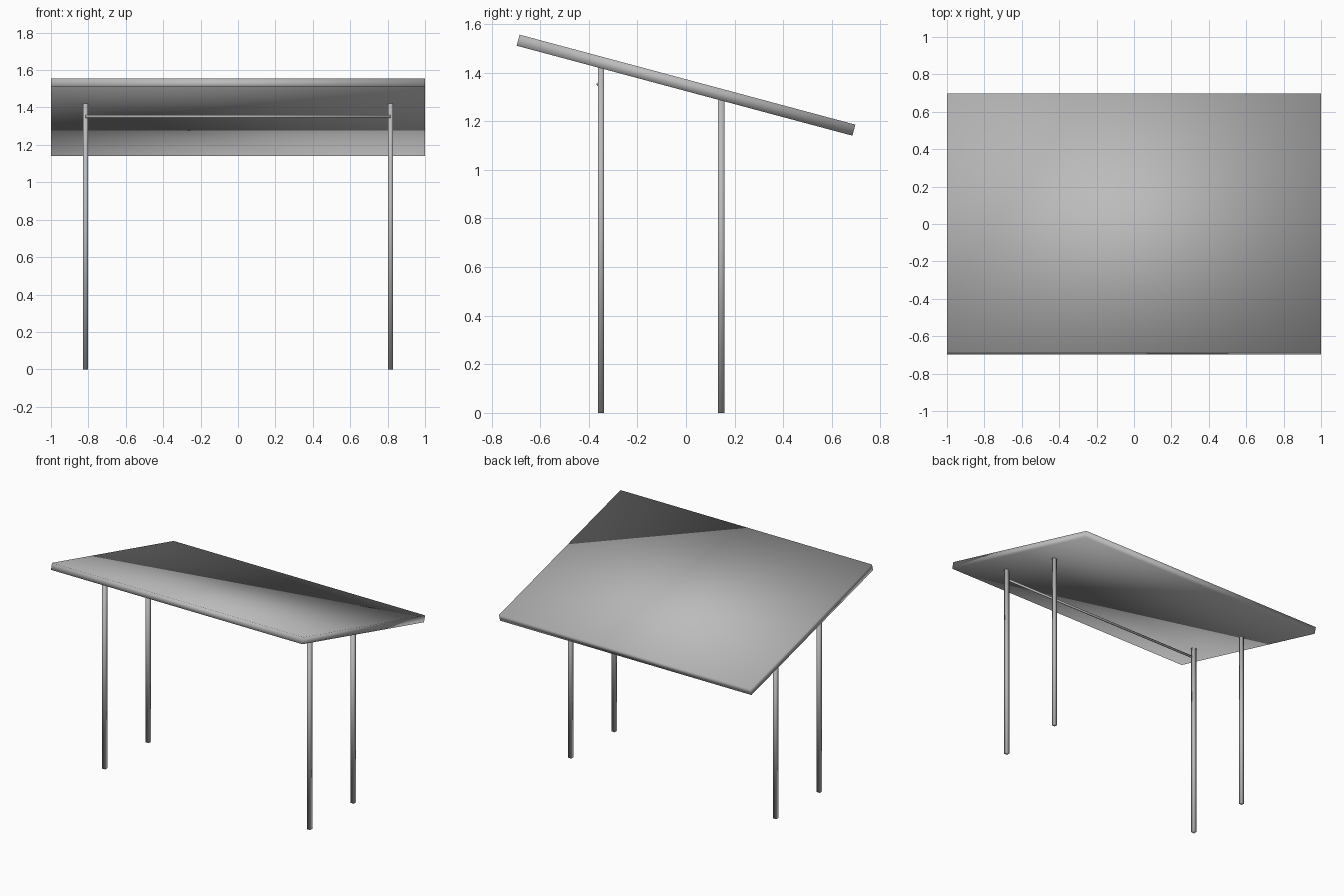
import bpy
import math

cube = bpy.data.objects.get("Cube")
if cube:
    bpy.data.objects.remove(cube, do_unlink=True)

grey = bpy.data.materials.new("plain grey")
grey.use_nodes = True
grey.diffuse_color = (0.5, 0.5, 0.5, 1)
grey.node_tree.nodes["Principled BSDF"].inputs["Base Color"].default_value = (0.5, 0.5, 0.5, 1)


def finish(name):
    obj = bpy.context.object
    obj.name = name
    obj.data.materials.append(grey)
    bpy.ops.object.shade_smooth()
    return obj


def box(name, size, location, tilt=0.0):
    bpy.ops.mesh.primitive_cube_add(size=1, location=location, rotation=(tilt, 0, 0))
    bpy.context.object.scale = size
    bpy.ops.object.transform_apply(location=False, rotation=False, scale=True)
    return finish(name)


# Sloping roof slab, high at the front
SLOPE = math.radians(-15)
ROOF_Z = 1.348
THICK = 0.047
box("roof_panel", (2, 1.43, THICK), (0, 0, ROOF_Z), SLOPE)

# Four square posts reaching the underside of the roof
POST = 0.025
POST_X = 0.815
for row, y in (("front", -0.35), ("back", 0.145)):
    top = ROOF_Z + y * math.tan(SLOPE) - THICK / 2 / math.cos(SLOPE) + 0.003
    for side, x in (("left", POST_X), ("right", -POST_X)):
        box(f"{row}_{side}_post", (POST, POST, top), (x, y, top / 2))

# Thin rail fixed across the front posts
bpy.ops.mesh.primitive_cylinder_add(vertices=12, radius=0.008, depth=2 * POST_X,
                                    location=(0, -0.36, 1.352), rotation=(0, math.pi / 2, 0))
finish("front_rail")
